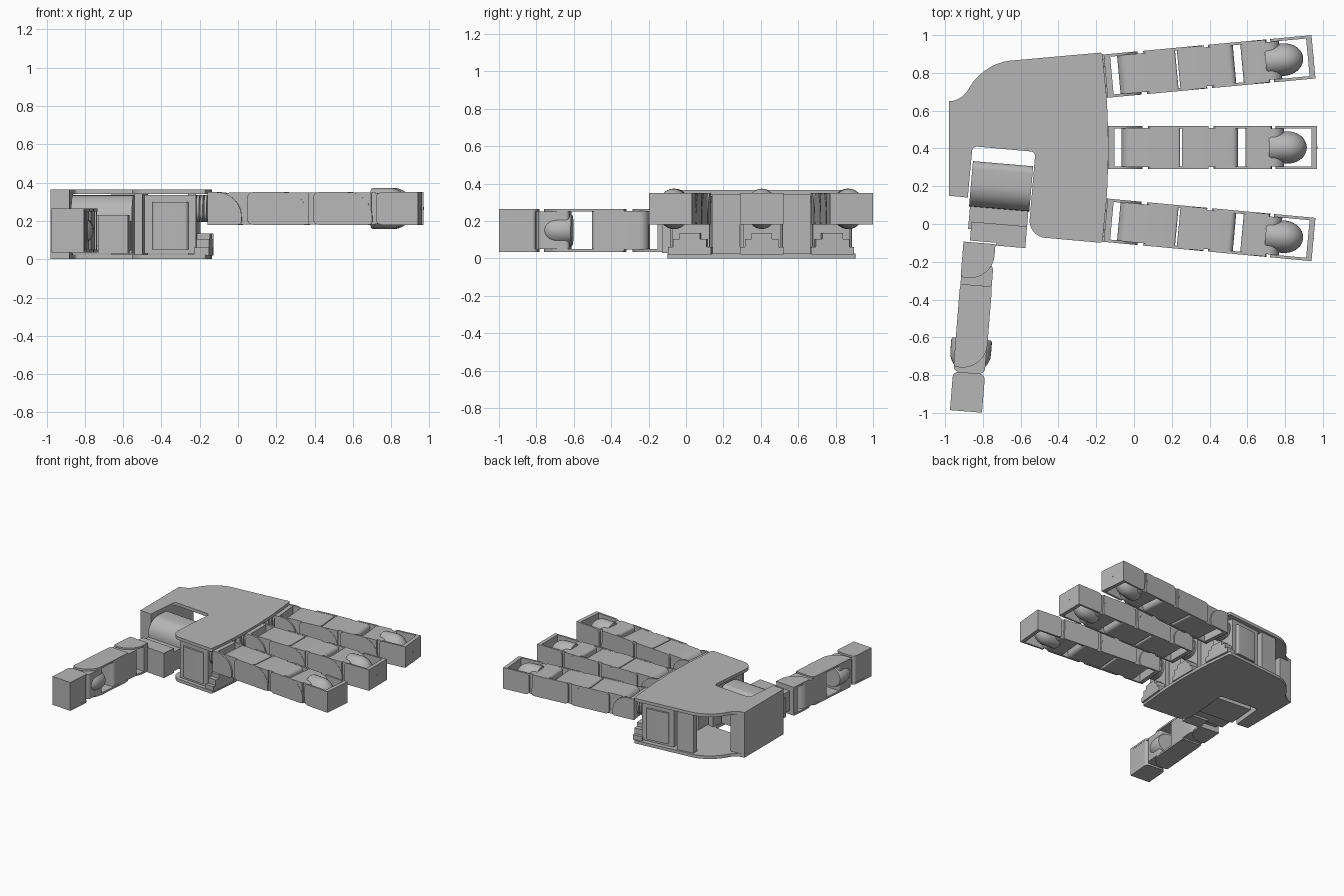
import bpy, bmesh, math
from mathutils import Matrix, Vector

if "Cube" in bpy.data.objects:
    bpy.data.objects.remove(bpy.data.objects["Cube"])

grey = bpy.data.materials.new("mid_grey")
grey.use_nodes = True
grey.diffuse_color = (0.47, 0.47, 0.47, 1)
grey.node_tree.nodes["Principled BSDF"].inputs["Base Color"].default_value = (0.47, 0.47, 0.47, 1)


def frame(a, b, c, origin):
    """Matrix whose columns are three axes and an origin."""
    m = Matrix((a, b, c)).transposed().to_4x4()
    m.translation = origin
    return m


def finish(name, bm):
    bmesh.ops.recalc_face_normals(bm, faces=bm.faces)
    me = bpy.data.meshes.new(name)
    bm.to_mesh(me)
    bm.free()
    me.materials.append(grey)
    ob = bpy.data.objects.new(name, me)
    bpy.context.collection.objects.link(ob)
    bpy.ops.object.select_all(action='DESELECT')
    ob.select_set(True)
    bpy.context.view_layer.objects.active = ob
    bpy.ops.object.shade_smooth_by_angle(angle=math.radians(30))
    return ob


def prism(name, pts, lo, hi, m=Matrix()):
    """Extrude a flat outline from lo to hi along the third axis of m."""
    bm = bmesh.new()
    face = bm.faces.new([bm.verts.new((x, y, lo)) for x, y in pts])
    ext = bmesh.ops.extrude_face_region(bm, geom=[face])
    verts = [v for v in ext["geom"] if isinstance(v, bmesh.types.BMVert)]
    bmesh.ops.translate(bm, verts=verts, vec=(0, 0, hi - lo))
    bmesh.ops.transform(bm, matrix=m, verts=bm.verts)
    return finish(name, bm)


def rounded(corners, steps=8):
    """Outline from (x, y, radius) corners, each rounded with a curve."""
    out = []
    n = len(corners)
    for i, (x, y, r) in enumerate(corners):
        p = Vector((x, y))
        if r <= 0:
            out.append((x, y))
            continue
        a = p + (Vector(corners[i - 1][:2]) - p).normalized() * r
        b = p + (Vector(corners[(i + 1) % n][:2]) - p).normalized() * r
        for k in range(steps + 1):
            t = k / steps
            # weighted quadratic curve, a true arc at square corners
            w = (1 - t) ** 2, 1.4142 * t * (1 - t), t * t
            q = (a * w[0] + p * w[1] + b * w[2]) / sum(w)
            out.append((q.x, q.y))
    return out


def rect(x0, x1, y0, y1, r=(0, 0, 0, 0)):
    """Rectangle, radii in order: low start, low end, high end, high start."""
    return rounded([(x0, y0, r[0]), (x1, y0, r[1]), (x1, y1, r[2]), (x0, y1, r[3])])


def pad(name, u0, u1, m):
    """Fingertip pad: flat at its start, domed at its far end."""
    prof = [(u0, 0), (u0, 0.95), (u0 + 0.01, 1)]
    dome = 0.105
    prof += [(u1 - dome + dome * math.sin(a), math.cos(a))
             for a in [math.pi / 2 * k / 10 for k in range(11)]]
    bm = bmesh.new()
    n = 32
    rings = [[bm.verts.new((u, 0.108 * r * math.sin(2 * math.pi * k / n),
                            0.086 * r * math.cos(2 * math.pi * k / n)))
              for k in range(n)] for u, r in prof]
    for r0, r1 in zip(rings, rings[1:]):
        for k in range(n):
            bm.faces.new((r0[k], r0[(k + 1) % n], r1[(k + 1) % n], r1[k]))
    bmesh.ops.remove_doubles(bm, verts=bm.verts, dist=1e-5)
    bmesh.ops.transform(bm, matrix=m, verts=bm.verts)
    return finish(name, bm)


H, W = 0.085, 0.115   # half height and half width of a digit


def digit(name, m, plates, bodies, pad_span, length):
    # paired side plates of each segment
    for i, (u0, u1) in enumerate(plates):
        last = i == len(plates) - 1
        end = 0 if last else 0.13
        start = 0.0 if i == 0 else 0.03
        for side, s in (("left", 1), ("right", -1)):
            lo, hi = sorted((s * 0.1, s * W))
            prism(f"{name}_{side}_plate_{i + 1}",
                  rect(u0, u1, -H, H, (start, 0 if last else 0.02, end, start)), lo, hi, m)
    # hinged bodies between the plates: span, half width, start and end rounding
    for i, (u0, u1, w, r0, r1) in enumerate(bodies):
        prism(f"{name}_body_{i + 1}", rect(u0, u1, -H + .002, H - .002, (r0, r1, r1, r0)), -w, w, m)
    pad(f"{name}_pad", *pad_span, m)
    # end cap with a small screw
    prism(f"{name}_end_cap", rect(length - 0.03, length, -H, H), -W, W, m)
    dot = [(0.009 * math.cos(k * math.pi / 6), 0.009 * math.sin(k * math.pi / 6)) for k in range(12)]
    screw = m @ frame((0, 0, 1), (0, 1, 0), (1, 0, 0), (0, 0, 0))
    prism(f"{name}_screw", dot, length - 0.002, length + 0.001, screw)


# three fingers fanned out from the palm, with a servo and bracket behind each
Z = Vector((0, 0, 1))
for name, x, y, deg in (("outer_finger", -0.15, 0.783, 5.3),
                        ("middle_finger", -0.135, 0.405, 0),
                        ("inner_finger", -0.15, 0.02, -5.3)):
    a = math.radians(deg)
    u = Vector((math.cos(a), math.sin(a), 0))
    v = Z.cross(u)
    digit(name, frame(u, Z, v, (x, y, 0.265)),
          [(0, 0.18), (0.21, 0.53), (0.555, 0.865), (0.885, 1.105)],
          [(0.0, 0.033, 0.105, 0, 0),
           (0.07, 0.24, 0.103, 0.05, 0), (0.23, 0.378, W - .002, 0, 0.01),
           (0.388, 0.53, W - .002, 0.01, 0), (0.52, 0.685, 0.103, 0, 0.03),
           (0.725, 0.86, W - .002, 0.02, 0), (0.85, 0.93, 0.1, 0, 0.06)],
          (0.85, 1.05), 1.105)
    flat = frame(u, v, Z, (x, y, 0))
    prism(name + "_servo", rect(-0.33, -0.06, -0.1, 0.1), 0.03, 0.335, flat)
    prism(name + "_servo_cap", rect(-0.29, -0.1, -0.115, 0.115, (.02,) * 4), 0.05, 0.30, flat)
    # ribbed pulley disc between servo and knuckle
    side = frame(v, Z, u, (x, y, 0.265))
    for k in range(3):
        prism(f"{name}_pulley_{k + 1}", rect(-0.08, 0.08, -0.07, 0.07, (.06,) * 4),
              -0.06 + k * 0.02, -0.047 + k * 0.02, side)
    prism(name + "_pulley_hub", rect(-0.05, 0.05, -0.05, 0.05), -0.06, 0.0, side)
    # stepped bracket under the knuckle
    for k, (w, z0, z1) in enumerate(((0.115, 0.02, 0.06), (0.09, 0.06, 0.105), (0.055, 0.105, 0.135))):
        prism(f"{name}_bracket_{k + 1}", rect(-0.07, 0.008, -w, w), z0, z1, flat)

# thumb, rolled a quarter turn
u = Vector((-0.08, -0.997, 0)).normalized()
w = Vector((0.997, -0.08, 0)).normalized()
digit("thumb", frame(u, w, w.cross(u), (-0.818, -0.1, 0.15)),
      [(0, 0.19), (0.225, 0.665), (0.69, 0.895)],
      [(0.0, 0.045, 0.1, 0, 0),
       (0.095, 0.23, 0.103, 0.05, 0), (0.225, 0.4, W - .002, 0, 0.03),
       (0.52, 0.69, 0.1, 0.02, 0.03), (0.70, 0.895, W - .002, 0.02, 0)],
      (0.51, 0.69), 0.895)

# thumb servo with a curved top, and its bracket
e1 = Vector((0.996, -0.085, 0)).normalized()
e2 = Z.cross(e1)
base = (-0.712, 0.1, 0)
roof = frame(e2, Z, e1, base)
prism("thumb_servo", rect(-0.02, 0.22, 0.03, 0.335, (0, 0, 0.04, 0.12)), -0.16, 0.16, roof)
flat = frame(e1, e2, Z, base)
prism("thumb_bracket", rect(-0.155, 0.155, -0.14, 0.0), 0.045, 0.2, flat)
prism("thumb_bracket_arm", rect(0.0, 0.155, -0.215, -0.1), 0.03, 0.23, flat)
prism("thumb_link", rect(-0.14, 0.0, -0.2, -0.1), 0.07, 0.23, flat)

# palm plates, notched for the thumb
outline = rounded([(-0.98, 0.15, 0), (-0.88, 0.14, 0), (-0.855, 0.412, 0.025),
                   (-0.522, 0.382, 0.025), (-0.56, -0.065, 0.09), (-0.168, -0.1, 0.012),
                   (-0.143, 0.15, 0.05), (-0.134, 0.4, 0.05), (-0.143, 0.65, 0.05),
                   (-0.168, 0.908, 0.012), (-0.82, 0.85, 0.16),
                   (-0.90, 0.655, 0.07), (-0.98, 0.65, 0)])
prism("palm_top_plate", outline, 0.34, 0.365)
prism("palm_bottom_plate", outline, 0.0, 0.025)

# palm walls and posts between the plates
prism("palm_heel_block", [(-0.98, 0.15), (-0.88, 0.14), (-0.862, 0.35), (-0.862, 0.66),
                          (-0.93, 0.655), (-0.98, 0.65)], 0.01, 0.355)
prism("palm_inner_wall", [(-0.54, 0.05), (-0.50, 0.04), (-0.47, 0.38), (-0.515, 0.39)], 0.02, 0.345)
prism("palm_outer_post", [(-0.66, 0.80), (-0.52, 0.81), (-0.52, 0.86), (-0.66, 0.848)], 0.02, 0.345)
for i, y in enumerate((0.215, 0.59)):
    prism(f"palm_spacer_{i + 1}", rect(-0.26, -0.22, y - 0.075, y + 0.075), 0.02, 0.345)
